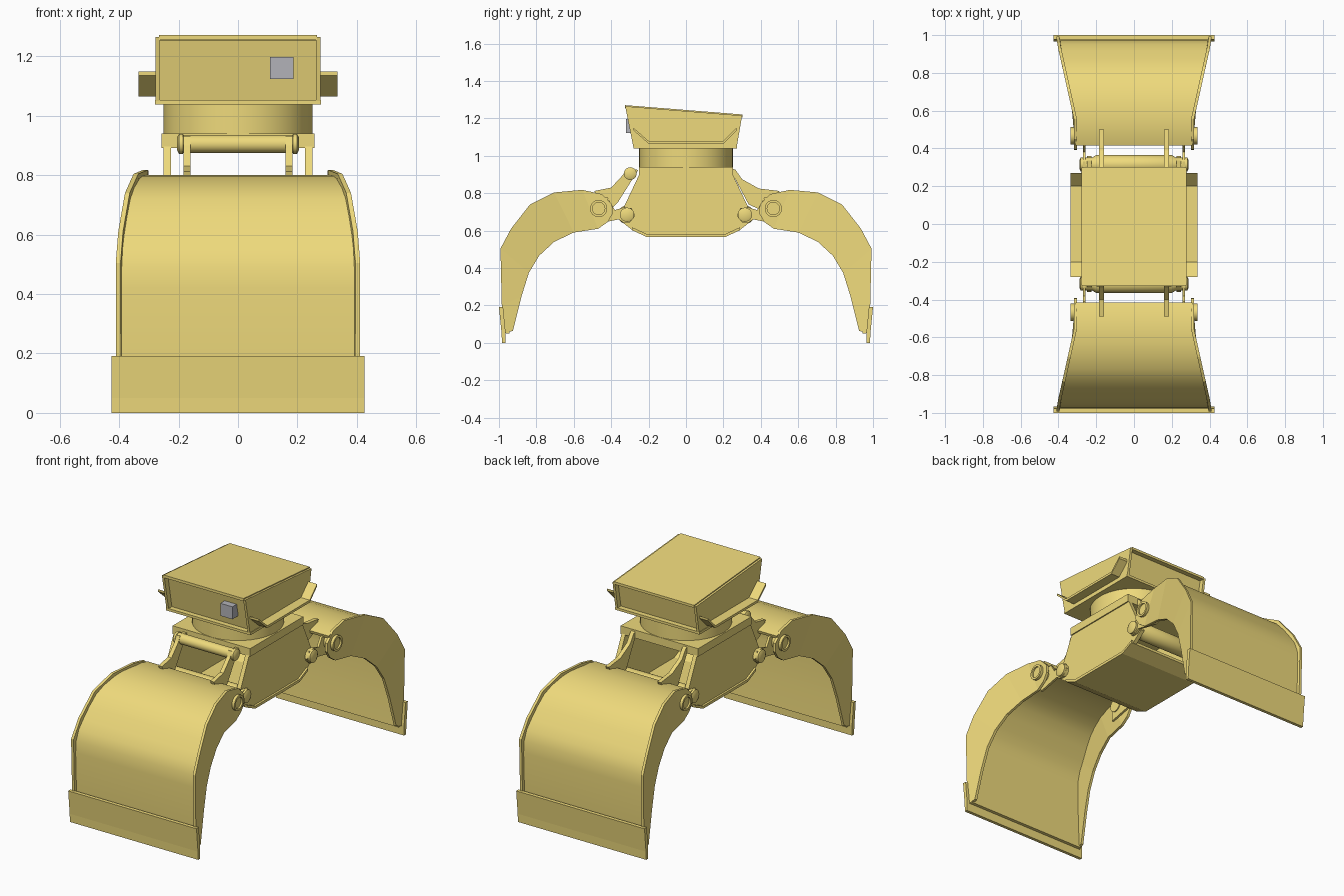
import bpy, bmesh, math

if "Cube" in bpy.data.objects:
    bpy.data.objects.remove(bpy.data.objects["Cube"])


def material(name, rgb):
    m = bpy.data.materials.new(name)
    m.diffuse_color = (*rgb, 1)
    m.use_nodes = True
    m.node_tree.nodes["Principled BSDF"].inputs["Base Color"].default_value = m.diffuse_color
    return m


YELLOW = material("yellow_paint", (0.86, 0.70, 0.20))
GREY = material("grey_metal", (0.45, 0.45, 0.48))


def finish(name, bm, mat=YELLOW, smooth=False):
    bmesh.ops.recalc_face_normals(bm, faces=bm.faces)
    me = bpy.data.meshes.new(name)
    bm.to_mesh(me)
    bm.free()
    ob = bpy.data.objects.new(name, me)
    bpy.context.collection.objects.link(ob)
    me.materials.append(mat)
    if smooth:
        bpy.ops.object.select_all(action='DESELECT')
        ob.select_set(True)
        bpy.context.view_layer.objects.active = ob
        bpy.ops.object.shade_smooth_by_angle(angle=math.radians(40))
    return ob


def prism(name, pts, x0, x1, s=1, mat=YELLOW):
    """Side profile of (y, z) points extruded from x0 to x1; s flips y."""
    bm = bmesh.new()
    a = [bm.verts.new((x0, s * y, z)) for y, z in pts]
    b = [bm.verts.new((x1, s * y, z)) for y, z in pts]
    bm.faces.new(a)
    bm.faces.new(b)
    for i in range(len(pts)):
        j = (i + 1) % len(pts)
        bm.faces.new((a[i], a[j], b[j], b[i]))
    return finish(name, bm, mat)


def box(name, x, y, z, mat=YELLOW):
    return prism(name, [(y[0], z[0]), (y[1], z[0]), (y[1], z[1]), (y[0], z[1])], *x, mat=mat)


def lathe(name, y, z, rings):
    """Turned part along x at (y, z); rings are (x, radius)."""
    bm = bmesh.new()
    n = 24
    loops = [[bm.verts.new((x, y + r * math.cos(i * math.tau / n), z + r * math.sin(i * math.tau / n)))
              for i in range(n)] for x, r in rings]
    for a, b in zip(loops, loops[1:]):
        for i in range(n):
            j = (i + 1) % n
            bm.faces.new((a[i], a[j], b[j], b[i]))
    bm.faces.new(loops[0])
    bm.faces.new(loops[-1])
    return finish(name, bm, smooth=True)


def band(pts, t):
    """Closed profile of a bent plate, thickened by t upwards."""
    return pts + [(y, z + t) for y, z in reversed(pts)]


def half_width(y):
    """Jaw half width, flaring towards the lip."""
    k = [(0.0, 0.315), (0.55, 0.315), (0.82, 0.375), (0.93, 0.40), (1.01, 0.412)]
    for (a, u), (b, v) in zip(k, k[1:]):
        if y <= b:
            return u + (v - u) * (y - a) / (b - a)
    return k[-1][1]


# Head box: side plates, recessed core, top and bottom plates
for sx, side in ((-1, "left"), (1, "right")):
    prism(f"head_side_{side}", [(-0.325, 1.265), (-0.28, 1.04), (0.27, 1.04), (0.30, 1.215)],
          sx * 0.262, sx * 0.277)
    prism(f"head_wing_{side}", band([(-0.28, 1.135), (-0.2, 1.065), (0.2, 1.065), (0.27, 1.135)], 0.014),
          sx * 0.27, sx * 0.335)
prism("head_core", [(-0.29, 1.255), (-0.25, 1.045), (0.24, 1.045), (0.27, 1.21)], -0.265, 0.265)
prism("head_top", [(-0.327, 1.255), (0.302, 1.206), (0.302, 1.221), (-0.327, 1.271)], -0.265, 0.265)
box("head_bottom", (-0.28, 0.28), (-0.282, 0.272), (1.038, 1.053))
box("grey_socket", (0.107, 0.187), (-0.32, -0.26), (1.123, 1.198), GREY)

# Rotator drum
bm = bmesh.new()
bmesh.ops.create_cone(bm, cap_ends=True, segments=48, radius1=0.25, radius2=0.25, depth=0.104)
bmesh.ops.translate(bm, verts=bm.verts, vec=(0, 0, 0.988))
finish("rotator_drum", bm, smooth=True)

# Body: open frame of two side plates, top plate and bent bottom plate
box("body_top", (-0.257, 0.257), (-0.252, 0.252), (0.892, 0.94))
side_pts = [(-0.25, 0.9), (-0.335, 0.72), (-0.36, 0.66), (-0.29, 0.605), (-0.21, 0.57),
            (0.21, 0.57), (0.29, 0.605), (0.36, 0.66), (0.335, 0.72), (0.25, 0.9)]
for sx, side in ((-1, "left"), (1, "right")):
    prism(f"body_side_{side}", side_pts, sx * 0.225, sx * 0.25)
prism("body_bottom", band([(-0.29, 0.603), (-0.21, 0.566), (0.21, 0.566), (0.29, 0.603)], 0.016),
      -0.262, 0.262)

# Upper linkage pin, front only
lathe("front_upper_pin", -0.298, 0.905,
      [(-0.205, 0.022), (-0.198, 0.034), (-0.185, 0.034), (-0.184, 0.03),
       (0.184, 0.03), (0.185, 0.034), (0.198, 0.034), (0.205, 0.022)])

# Jaw profiles as (distance from centre, height)
outer = [(0.395, 0.74), (0.45, 0.795), (0.555, 0.818), (0.705, 0.804), (0.834, 0.74),
         (0.935, 0.611), (0.992, 0.504), (0.985, 0.2), (0.972, 0.05)]
inner = [(0.392, 0.69), (0.42, 0.645), (0.47, 0.61), (0.60, 0.59), (0.705, 0.54),
         (0.785, 0.466), (0.84, 0.375), (0.88, 0.247), (0.925, 0.065)]
shell = [(0.415, 0.775), (0.48, 0.795), (0.56, 0.80), (0.635, 0.797), (0.70, 0.783), (0.77, 0.756),
         (0.825, 0.72), (0.875, 0.662), (0.918, 0.60), (0.952, 0.55), (0.972, 0.49), (0.976, 0.42),
         (0.97, 0.2), (0.962, 0.05)]
ear = [(0.30, 0.643), (0.272, 0.68), (0.29, 0.72), (0.33, 0.725), (0.38, 0.71), (0.41, 0.76),
       (0.50, 0.795), (0.50, 0.63), (0.41, 0.65), (0.36, 0.66), (0.335, 0.643)]
links = {"front": [(0.255, 0.925), (0.32, 0.93), (0.335, 0.90), (0.40, 0.83), (0.49, 0.812),
                   (0.47, 0.75), (0.40, 0.715), (0.365, 0.75), (0.28, 0.885)],
         "back": [(0.24, 0.935), (0.265, 0.925), (0.30, 0.875), (0.39, 0.825), (0.50, 0.812),
                  (0.47, 0.75), (0.39, 0.715), (0.335, 0.74), (0.25, 0.90)]}

for s, end in ((-1, "front"), (1, "back")):
    # Curved jaw shell
    bm = bmesh.new()
    rows = [[bm.verts.new((sx * (half_width(y) - 0.004), s * y, z)) for sx in (-1, 1)] for y, z in shell]
    t = 0.018
    under = []
    for i, (y, z) in enumerate(shell):
        (ya, za), (yb, zb) = shell[max(i - 1, 0)], shell[min(i + 1, len(shell) - 1)]
        d = math.hypot(yb - ya, zb - za)
        yi, zi = y + t * (zb - za) / d, z - t * (yb - ya) / d
        under.append([bm.verts.new((sx * (half_width(y) - 0.004), s * yi, zi)) for sx in (-1, 1)])
    for i in range(len(shell) - 1):
        for g in (rows, under):
            bm.faces.new((g[i][0], g[i][1], g[i + 1][1], g[i + 1][0]))
        for k in (0, 1):
            bm.faces.new((rows[i][k], rows[i + 1][k], under[i + 1][k], under[i][k]))
    for i in (0, -1):
        bm.faces.new((rows[i][0], rows[i][1], under[i][1], under[i][0]))
    finish(f"{end}_jaw_shell", bm, smooth=True)

    # Cutting lip
    prism(f"{end}_jaw_lip", [(1.0, 0.192), (0.978, 0.192), (0.965, 0.06), (0.965, 0.0), (0.984, 0.0),
                             (0.986, 0.05)], -0.425, 0.425, s)

    for sx, side in ((-1, "left"), (1, "right")):
        # Flared jaw side plate
        bm = bmesh.new()
        grid = []
        for (yo, zo), (yi, zi) in zip(outer, inner):
            grid.append([bm.verts.new((sx * (half_width(y) + o), s * y, z)) for y, z, o in
                         ((yo, zo, 0.002), (yi, zi, 0.002), (yi, zi, -0.014), (yo, zo, -0.014))])
        for a, b in zip(grid, grid[1:]):
            for k in range(4):
                bm.faces.new((a[k], a[(k + 1) % 4], b[(k + 1) % 4], b[k]))
        bm.faces.new(grid[0])
        bm.faces.new(grid[-1])
        finish(f"{end}_jaw_side_{side}", bm)

        # Pivot ear, link plate and hollow pivot boss
        prism(f"{end}_jaw_ear_{side}", ear, sx * 0.256, sx * 0.27, s)
        prism(f"{end}_link_{side}", links[end], sx * 0.16, sx * 0.184, s)
        lathe(f"{end}_pivot_boss_{side}", s * 0.467, 0.718,
              [(sx * 0.25, 0.04), (sx * 0.335, 0.046), (sx * 0.335, 0.033), (sx * 0.325, 0.033)])

    # Lower pivot shaft with end collars
    lathe(f"{end}_lower_shaft", s * 0.315, 0.685,
          [(-0.288, 0.025), (-0.282, 0.038), (-0.268, 0.038), (-0.22, 0.038), (-0.2, 0.05),
           (0.2, 0.05), (0.22, 0.038), (0.268, 0.038), (0.282, 0.038), (0.288, 0.025)])
